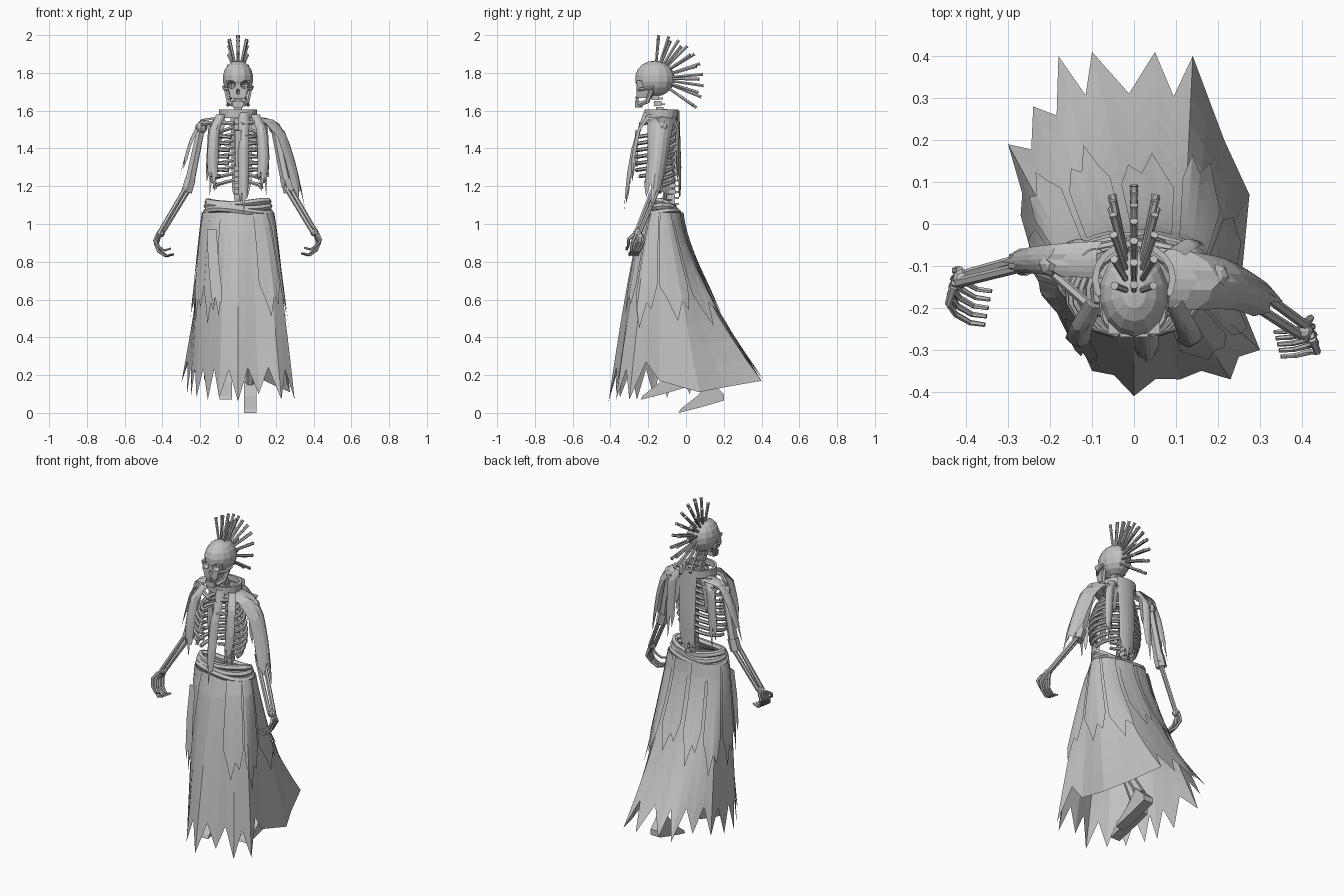
import bpy, bmesh, math
from mathutils import Vector

cube = bpy.data.objects.get("Cube")
if cube:
    bpy.data.objects.remove(cube, do_unlink=True)

GREY = (0.53, 0.53, 0.53, 1)
mat = bpy.data.materials.new("plain grey")
mat.use_nodes = True
mat.diffuse_color = GREY
mat.node_tree.nodes["Principled BSDF"].inputs["Base Color"].default_value = GREY


def add(name, mesh):
    mesh.materials.clear()
    mesh.materials.append(mat)
    ob = bpy.data.objects.new(name, mesh)
    bpy.context.collection.objects.link(ob)
    return ob


def grid(name, columns):
    """Sheet made from equally long columns of points."""
    n = len(columns[0])
    verts = [p for col in columns for p in col]
    faces = [(c * n + r, c * n + r + 1, c * n + n + r + 1, c * n + n + r)
             for c in range(len(columns) - 1) for r in range(n - 1)]
    mesh = bpy.data.meshes.new(name)
    mesh.from_pydata(verts, [], faces)
    return add(name, mesh)


def tubes(name, paths, radius, taper=(1, 1), closed=False):
    """Faceted rods that follow the given paths, as one mesh."""
    cu = bpy.data.curves.new(name, "CURVE")
    cu.dimensions = "3D"
    cu.bevel_depth, cu.bevel_resolution, cu.use_fill_caps = radius, 1, True
    for path in paths:
        sp = cu.splines.new("POLY")
        sp.points.add(len(path) - 1)
        sp.use_cyclic_u = closed
        for i, p in enumerate(path):
            sp.points[i].co = (*p, 1)
            k = i / (len(path) - 1)
            sp.points[i].radius = taper[0] + (taper[1] - taper[0]) * k
    tmp = bpy.data.objects.new("tmp", cu)
    bpy.context.collection.objects.link(tmp)
    dg = bpy.context.evaluated_depsgraph_get()
    mesh = bpy.data.meshes.new_from_object(tmp.evaluated_get(dg))
    bpy.data.objects.remove(tmp, do_unlink=True)
    mesh.name = name
    for poly in mesh.polygons:
        poly.use_smooth = False
    return add(name, mesh)


def ball(name, centre, size, u=14, v=9):
    bm = bmesh.new()
    bmesh.ops.create_uvsphere(bm, u_segments=u, v_segments=v, radius=1)
    for vert in bm.verts:
        vert.co = Vector(centre) + vert.co * Vector(size)
    mesh = bpy.data.meshes.new(name)
    bm.to_mesh(mesh)
    return add(name, mesh)


def box(name, centre, size, taper=1):
    """Box whose lower end is scaled by taper."""
    bm = bmesh.new()
    bmesh.ops.create_cube(bm, size=1)
    for vert in bm.verts:
        k = taper if vert.co.z < 0 else 1
        vert.co = Vector(centre) + vert.co * Vector(size) * Vector((k, 1, 1))
    mesh = bpy.data.meshes.new(name)
    bm.to_mesh(mesh)
    return add(name, mesh)


def along(path, t):
    f = min(max(t, 0), 1) * (len(path) - 1)
    i = min(int(f), len(path) - 2)
    return Vector(path[i]).lerp(Vector(path[i + 1]), f - i)


def strip(name, path, side, widths, bow=(0, 0, 0), notch=0.8):
    """Hanging cloth strip with a ragged end."""
    side, bow, cols = Vector(side), Vector(bow), []
    for c in range(7):
        u = c / 3 - 1
        end = (notch, 0.9, notch, 1, notch + 0.06, 0.86, notch - 0.1)[c]
        cols.append([along(path, end * r / 8) + bow * u * u
                     + side * u * (widths[0] + (widths[1] - widths[0]) * r / 8)
                     for r in range(9)])
    return grid(name, cols)


# Skirt: hem tips run from the front round by the left side
HEM = [(0, -.41, .06), (.11, -.37, .1), (.23, -.37, .07), (.3, -.3, .07),
       (.255, -.14, .17), (.275, .07, .11), (.215, .2, .135), (.14, .4, .17),
       (.05, .41, .17), (-.1, .41, .18), (-.18, .4, .17), (-.24, .28, .19),
       (-.3, .19, .16), (-.27, .02, .1), (-.25, -.1, .08), (-.22, -.17, .08),
       (-.16, -.26, .07), (-.1, -.35, .08)]
N = len(HEM)


def skirt_point(u, t, off=0.0):
    i = math.floor(u)
    hem = Vector(HEM[i % N]).lerp(Vector(HEM[(i + 1) % N]), u - i)
    a = math.tau * (u / N - 0.25)
    out = Vector((math.cos(a), math.sin(a), 0))
    top = Vector((.185 * out.x, -.12 + .1 * out.y, 1.06))
    flare = t ** (.76 + .74 * min(max((hem.y + .1) / .5, 0), 1))
    p = top.lerp(hem, flare)
    p.z = top.z + (hem.z - top.z) * t
    return p + out * off


def hem_end(c):
    """Column length: notched between tips, but straight on the left train."""
    return .84 if c % 2 and not 8 < c < 14 else 1


grid("skirt", [[skirt_point(c / 2, hem_end(c) * r / 8) for r in range(9)]
               for c in range(2 * N + 1)])
for u, w, length in [(1.2, 1.4, .56), (2.7, 1.2, .63), (4, 1.6, .62), (5.8, 1.5, .66),
                     (7.6, 1.5, .55), (9.4, 1.4, .6), (11, 1.4, .66), (12.6, 1.4, .6),
                     (14.2, 1.3, .58), (15.5, 1.1, .6)]:
    ends = (.7, .82, 1, .8, .88, .68)
    grid("skirt_overlay", [[skirt_point(u + w * c / 5, length * e * r / 6, .007 + .01 * r / 6)
                            for r in range(7)] for c, e in enumerate(ends)])
strip("skirt_tatter", [(-.14, -.235, .97), (-.13, -.275, .8), (-.1, -.335, .5)],
      (1, -.4, 0), (.025, .03))

# Rolled waistband, narrower and tilted towards the top
for k in range(3):
    ring = []
    for i in range(20):
        a = math.tau * i / 20
        ring.append(((.17 - .005 * k) * math.cos(a), -.125 + (.088 - .014 * k) * math.sin(a),
                     1.062 + .023 * k + .012 * math.sin(2 * a + k) - .01 * math.sin(a)))
    tubes("waistband_roll", [ring], .018, closed=True)

# Collar
collar = [[(r * math.cos(a), -.13 + .9 * r * math.sin(a), z)
           for r, z in ((.085, 1.57), (.1, 1.56), (.1, 1.605), (.085, 1.605), (.085, 1.57))]
          for a in [math.tau * i / 18 for i in range(19)]]
grid("collar", collar)

# Spine and neck
for i in range(20):
    z = 1.08 + .031 * i
    y = -.075 - .08 * max(0, (z - 1.45) / .2) - .02 * max(0, 1.25 - z)
    box("vertebra", (0, y, z), (.042, .04, .027))
    box("vertebra_spur", (0, y + .025, z - .004), (.012, .03, .01))
box("breastbone", (0, -.262, 1.4), (.035, .014, .19), .7)
ball("pelvis", (0, -.12, 1.0), (.11, .07, .06), 10, 6)

# Ribs, collarbones and shoulder blades
for s in (1, -1):
    ribs = []
    for k in range(9):
        z = 1.515 - .035 * k
        wide = .085 + .06 * math.sin(math.pi * min(1, (k + .5) / 10))
        reach = 165 if k < 6 else 165 - 22 * (k - 5)
        rib = []
        for j in range(9):
            a = math.radians(reach * j / 8)
            rib.append((s * (wide * math.sin(a) + .012), -.165 + .1 * math.cos(a),
                        z - .055 * math.sin(a / 2)))
        ribs.append(rib)
    tubes("ribs", ribs, .0105)
    tubes("collarbone", [[(s * .02, -.24, 1.53), (s * .1, -.2, 1.54), (s * .19, -.12, 1.53)]], .012)
    strip("shoulder_blade", [(s * .12, -.05, 1.53), (s * .1, -.05, 1.36)], (1, 0, 0), (.05, .015))
    # Chest and back straps
    strip("chest_strap", [(s * .09, -.2, 1.58), (s * .125, -.26, 1.5), (s * .135, -.29, 1.35),
                          (s * .125, -.295, 1.17)], (1, 0, 0), (.025, .03), (0, .018, 0))
    strip("back_strap", [(s * .09, -.06, 1.57), (s * .13, -.035, 1.5), (s * .15, -.04, 1.15)],
          (1, 0, 0), (.03, .028), (0, -.015, 0))
strip("centre_strap", [(.03, -.225, 1.59), (.03, -.285, 1.42), (.03, -.315, 1.25), (.03, -.33, 1.05)],
      (1, 0, 0), (.03, .028), (0, .02, 0))
strip("centre_back_strap", [(.02, -.035, 1.6), (.02, -.025, 1.3), (.02, -.03, 1.09)],
      (1, 0, 0), (.06, .05), (0, -.012, 0))

# Draped sleeves
strip("left_sleeve", [(.09, -.13, 1.57), (.19, -.135, 1.555), (.255, -.14, 1.48), (.295, -.15, 1.36),
                      (.33, -.17, 1.22), (.355, -.185, 1.08)], (0, 1, 0), (.075, .05), (-.045, 0, -.02))
strip("right_sleeve", [(-.09, -.085, 1.57), (-.2, -.085, 1.555), (-.26, -.085, 1.44),
                       (-.315, -.09, 1.23)], (0, 1, 0), (.045, .03), (.015, 0, -.01))

# Arms and hands
for label, s, shoulder, elbow, wrist, sweep in [
        ("left", 1, (.195, -.125, 1.51), (.26, -.155, 1.2), (.405, -.255, .955), .45),
        ("right", -1, (-.195, -.095, 1.51), (-.26, -.09, 1.2), (-.41, -.13, .95), 1)]:
    sh, el, wr = Vector(shoulder), Vector(elbow), Vector(wrist)
    ball(label + "_shoulder", sh, (.032, .032, .032), 8, 6)
    tubes(label + "_upper_arm", [[sh, sh.lerp(el, .5), el]], .026, (.85, 1.1))
    tubes(label + "_elbow_cuff", [[sh.lerp(el, .88), el + Vector((s * .012, 0, -.03))]], .032)
    gap = Vector((.012, .014, 0))
    tubes(label + "_forearm", [[el + gap, wr + gap * .7], [el - gap, wr - gap * .7]], .012)
    ball(label + "_wrist", wr, (.022, .024, .022), 8, 5)
    fingers = []
    for k in range(5):
        spread = (k - 2) * .01
        base = wr + Vector((s * (.02 - .004 * k), spread, -.01))
        reach = .055 if k == 0 else .085
        fingers.append([base, base + Vector((s * .012, spread - .02 * sweep, -.5 * reach)),
                        base + Vector((-s * .005, (spread - .045) * sweep, -reach)),
                        base + Vector((-s * .04, (spread - .065) * sweep, -reach - .025)),
                        base + Vector((-s * .075, (spread - .07) * sweep, -reach - .015))])
    tubes(label + "_fingers", fingers, .009, (1.1, .6))

# Legs and raised-heel feet
for label, x, dy, dz in (("left", .065, 0, 0), ("right", -.065, -.2, .07)):
    tubes(label + "_leg", [[(x, -.12, 1), (x, -.14 + dy / 3, .58), (x, .14 + dy, .14 + dz)]], .026)
    profile = [(-.04, 0), (.08, .03), (.2, .065), (.2, .1), (.13, .17), (.06, .09), (-.03, .02)]
    bm = bmesh.new()
    sole = bm.faces.new([bm.verts.new((x - .032, y + dy, z + dz)) for y, z in profile])
    side = bmesh.ops.extrude_face_region(bm, geom=[sole])["geom"]
    bmesh.ops.translate(bm, vec=(.064, 0, 0), verts=[g for g in side if isinstance(g, bmesh.types.BMVert)])
    bmesh.ops.recalc_face_normals(bm, faces=bm.faces)
    foot = bpy.data.meshes.new(label + "_foot")
    bm.to_mesh(foot)
    add(label + "_foot", foot)

# Skull with hollow eye sockets and nose
skull = Vector((0, -.165, 1.77))
parts = [ball("cranium", skull, (.083, .105, .095)),
         box("face", (0, -.22, 1.714), (.124, .085, .094), .64)]
holes = [ball("socket_cutter", (s * .035, -.268, 1.738), (.024, .05, .021), 8, 6) for s in (1, -1)]
holes.append(ball("nose_cutter", (0, -.27, 1.7), (.011, .03, .017), 6, 5))
for ob in parts:
    for hole in holes:
        mod = ob.modifiers.new("hollow", "BOOLEAN")
        mod.operation, mod.object, mod.solver = "DIFFERENCE", hole, "EXACT"
    bpy.context.view_layer.update()
    bpy.context.view_layer.objects.active = ob
    for mod in list(ob.modifiers):
        bpy.ops.object.modifier_apply(modifier=mod.name)
for hole in holes:
    bpy.data.objects.remove(hole, do_unlink=True)
box("chin", (0, -.25, 1.632), (.066, .038, .032), .75)
for s in (1, -1):
    tubes("cheekbone", [[(s * .045, -.258, 1.712), (s * .07, -.225, 1.715), (s * .076, -.17, 1.725)]], .009)
    tubes("jaw_side", [[(s * .028, -.25, 1.632), (s * .05, -.205, 1.65), (s * .062, -.18, 1.71)]], .013)
for k in range(6):
    for z in (1.668, 1.652):
        box("tooth", ((k - 2.5) * .01, -.262 + .003 * abs(k - 2.5), z), (.008, .012, .014))

# Crest of spikes, longer towards the nape
for tilt, count, length in ((0, 10, .23), (.22, 8, .215), (-.22, 8, .215)):
    spikes = []
    for k in range(count):
        a = math.radians(85 - 120 * k / (count - 1))
        d = Vector((tilt, math.cos(a), math.sin(a))).normalized()
        reach = length * (1 + .17 * k / (count - 1))
        spikes.append([skull + d * .08, skull + d * (reach - .01), skull + d * reach])
    tubes("crest_spikes", spikes, .009, (.8, 1.15))
